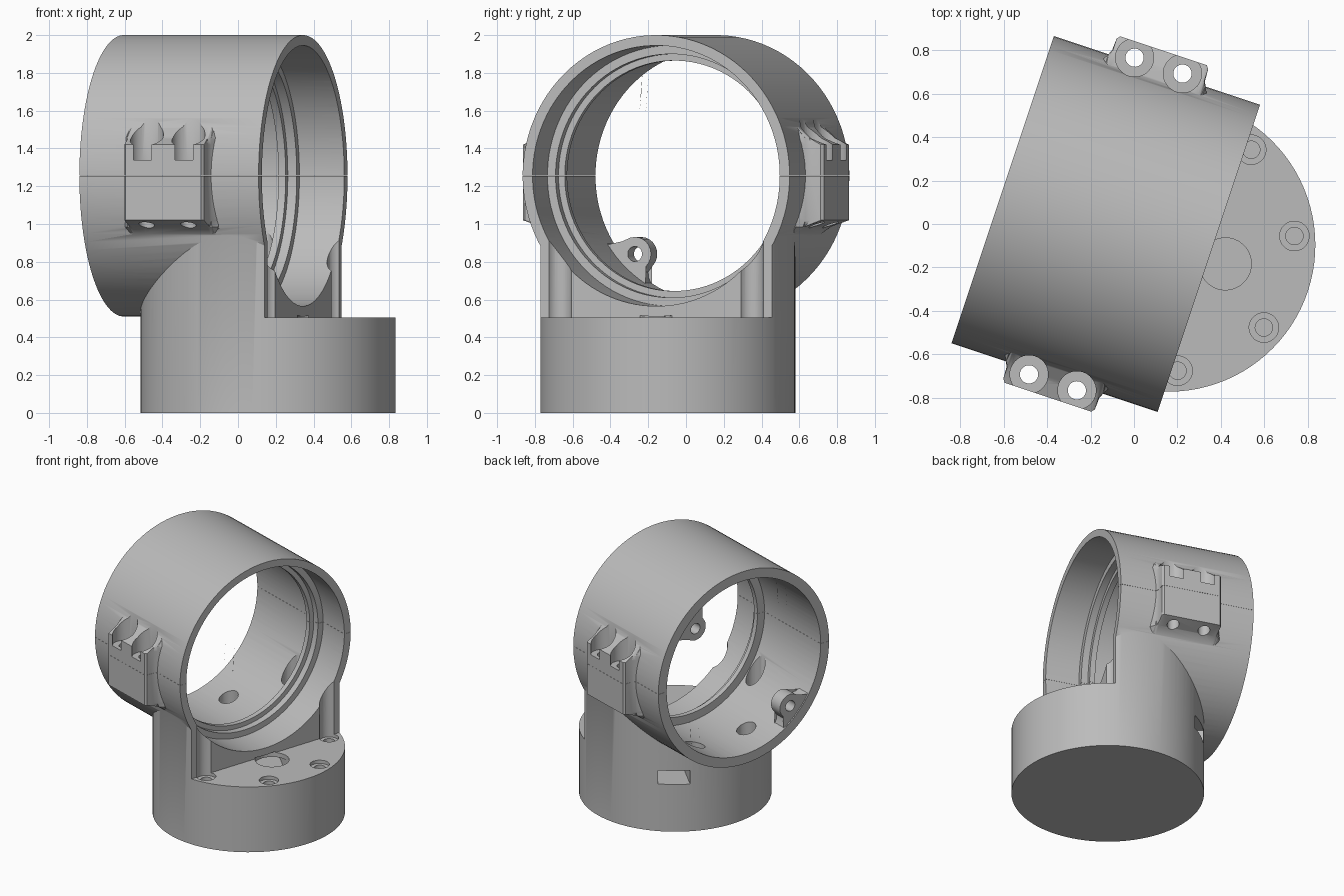
import bpy, bmesh, math
from mathutils import Matrix, Vector

if "Cube" in bpy.data.objects:
    bpy.data.objects.remove(bpy.data.objects["Cube"], do_unlink=True)

AXIS_Z = 1.255          # height of the tube axis
TUBE_R = 0.745
BASE_U, BASE_R = 0.305, 0.675
STEP_Z = 0.505          # top of the round base

grey = bpy.data.materials.new("plain grey")
grey.use_nodes = True
COLOUR = (0.5, 0.5, 0.5, 1)
grey.diffuse_color = COLOUR
grey.node_tree.nodes["Principled BSDF"].inputs["Base Color"].default_value = COLOUR

helpers = set()


def make(name, bm):
    bmesh.ops.recalc_face_normals(bm, faces=bm.faces)
    me = bpy.data.meshes.new(name)
    bm.to_mesh(me)
    bm.free()
    me.materials.append(grey)
    ob = bpy.data.objects.new(name, me)
    bpy.context.scene.collection.objects.link(ob)
    return ob


def loft(name, sections):
    """Closed solid through a list of matching cross-sections."""
    bm = bmesh.new()
    rings = [[bm.verts.new(p) for p in s] for s in sections]
    n = len(rings[0])
    for a, b in zip(rings, rings[1:]):
        for i in range(n):
            bm.faces.new((a[i], a[(i + 1) % n], b[(i + 1) % n], b[i]))
    bm.faces.new(rings[0])
    bm.faces.new(rings[-1])
    bmesh.ops.triangulate(bm, faces=bm.faces)
    return make(name, bm)


def box(name, lo, hi, mat=Matrix()):
    corners = [(lo[0], lo[1]), (hi[0], lo[1]), (hi[0], hi[1]), (lo[0], hi[1])]
    return loft(name, [[mat @ Vector((x, y, z)) for x, y in corners] for z in (lo[2], hi[2])])


def post(name, u, v, r, z0, z1, n=32):
    """Upright cylinder."""
    bm = bmesh.new()
    bmesh.ops.create_cone(bm, cap_ends=True, segments=n, radius1=r, radius2=r, depth=z1 - z0,
                          matrix=Matrix.Translation((u, v, (z0 + z1) / 2)))
    return make(name, bm)


def lathe(name, profile, y=0, z=AXIS_Z, n=96):
    """Solid of revolution along the tube direction from (u, radius) pairs."""
    angles = [2 * math.pi * (i + 0.5) / n for i in range(n)]
    return loft(name, [[(u, y + r * math.cos(a), z + r * math.sin(a)) for a in angles]
                       for u, r in profile])


def combine(ob, others, op='DIFFERENCE'):
    """One boolean of an object with a whole group of helpers."""
    group = bpy.data.collections.new("helpers")
    bpy.context.scene.collection.children.link(group)
    for other in others:
        group.objects.link(other)
        other.hide_render = True
        helpers.add(other)
    m = ob.modifiers.new("bool", 'BOOLEAN')
    m.operation, m.solver = op, 'EXACT'
    m.operand_type, m.collection = 'COLLECTION', group
    bpy.context.view_layer.objects.active = ob
    bpy.ops.object.modifier_apply(modifier=m.name)
    bpy.data.collections.remove(group)


def clamp_ear(side):
    """Bolt ear with flared flanks, lofted upward and fading into the tube."""
    half = [(0.265, 0.6), (0.26, 0.7), (0.235, 0.745), (0.225, 0.77), (0.222, 0.825), (0.21, 0.84)]
    outline = half + [(-u, v) for u, v in reversed(half)]
    layers = [(0.94, 0.66), (0.985, 0.73), (1.02, 0.85), (1.42, 0.85), (1.455, 0.76), (1.54, 0.66)]
    return loft("ear", [[(u, side * (v if v < limit else limit + (v - limit) * 0.05), z)
                         for u, v in outline] for z, limit in layers])


def screw_lug(angle):
    """Rounded, drilled lug whose foot flares into the bore wall."""
    arc = [math.radians(t) for t in range(-90, 91, 15)]
    foot = [(0.625, 0.095), (0.645, 0.12), (0.66, 0.16), (0.7, 0.17)]
    outline = [(0.585 - 0.09 * math.cos(t), 0.09 * math.sin(t)) for t in arc] + foot
    outline += [(r, -t) for r, t in reversed(foot)]
    turn = Matrix.Translation((0, 0, AXIS_Z)) @ Matrix.Rotation(angle, 4, 'X')
    lug = loft("screw_lug", [[turn @ Vector((u, r, t)) for r, t in outline] for u in (-0.49, -0.385)])
    combine(lug, [lathe("lug_hole", [(-0.6, 0.04), (-0.3, 0.04)], 0.585 * math.cos(angle),
                        AXIS_Z + 0.585 * math.sin(angle), 24)])
    return lug


# Round base and column, with the cable pit and its channel out through the back
column = post("column", BASE_U, 0, BASE_R, 0, 1.1, 96)
aim = Matrix.Translation((0.58, 0, 0)) @ Matrix.Rotation(math.radians(153.4), 4, 'Z')
combine(column, [box("front_relief", (0.5, -1, STEP_Z), (1.5, 1, 2)),
                 box("cable_channel", (0.02, -0.11, 0.365), (1.4, 0.11, 0.47), aim),
                 post("cable_pit", 0.58, 0, 0.12, 0.36, STEP_Z + 0.02)])

# Solid outer body: tube, column, ears
lower = lathe("lower_housing", [(-0.5, TUBE_R), (0.5, TUBE_R)])
combine(lower, [column, clamp_ear(-1), clamp_ear(1)], 'UNION')

# Stepped bore with a narrow inner flange
cutters = [lathe("bore", [(-0.7, 0.672), (0.16, 0.672), (0.16, 0.61), (0.2, 0.61), (0.2, 0.645),
                          (0.25, 0.645), (0.25, 0.69), (0.7, 0.69)])]

# Ear bolt holes with screw-head seats
for side in (-1, 1):
    for u in (-0.116, 0.116):
        cutters.append(post("seat", u, side * 0.768, 0.088, 1.34, 1.7))
        cutters.append(post("bolt_hole", u, side * 0.768, 0.042, 0.8, 1.5))

# Ring of base screws, reached through the tube floor
for k in range(8):
    a = math.radians(22.5 + 45 * k)
    u, v = BASE_U + 0.58 * math.cos(a), 0.58 * math.sin(a)
    cutters.append(post("screw_access", u, v, 0.068, 0.48, 1.2))
    cutters.append(post("screw_pilot", u, v, 0.04, 0.1, 0.5))

# Hollow out and split along the tube axis into housing and clamp
upper = lower.copy()
upper.data = lower.data.copy()
upper.name = "upper_clamp"
bpy.context.scene.collection.objects.link(upper)
GAP = 0.0005
combine(lower, cutters + [box("above", (-2, -2, AXIS_Z - GAP), (2, 2, 3))])
combine(upper, cutters + [box("below", (-2, -2, -1), (2, 2, AXIS_Z + GAP))])

# Four screw lugs inside the rear end
lugs = [screw_lug(math.radians(45 + 90 * k)) for k in range(4)]

for ob in helpers:
    bpy.data.objects.remove(ob, do_unlink=True)

# Swing the tube axis to its final heading and shade
place = Matrix.Translation((-0.13, 0, 0)) @ Matrix.Rotation(math.radians(-18.43), 4, 'Z')
for ob in [lower, upper] + lugs:
    ob.data.transform(place)
    bpy.ops.object.select_all(action='DESELECT')
    ob.select_set(True)
    bpy.context.view_layer.objects.active = ob
    bpy.ops.object.shade_smooth_by_angle(angle=math.radians(30))
